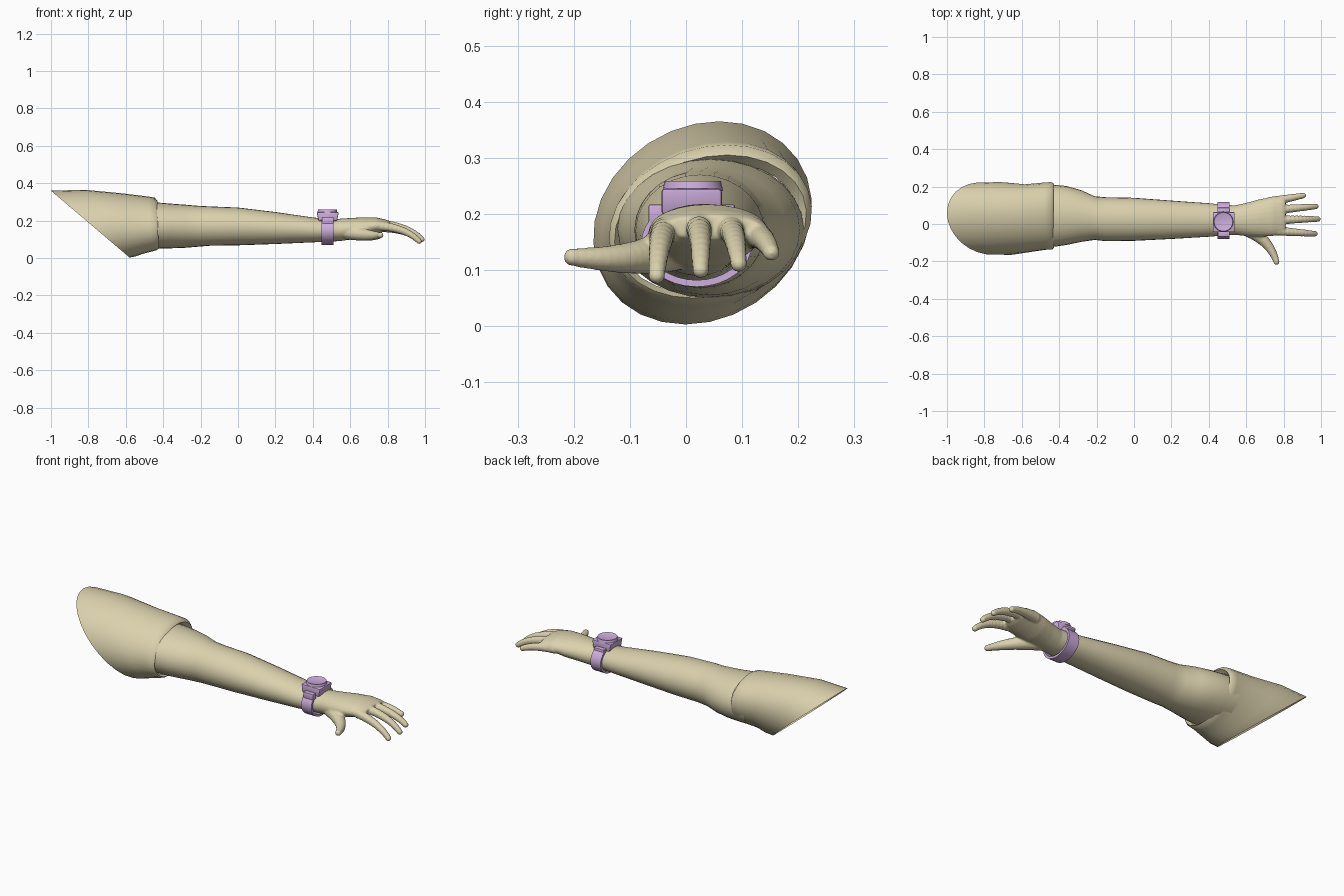
import bpy, bmesh, math
from mathutils import Vector

cube = bpy.data.objects.get("Cube")
if cube:
    bpy.data.objects.remove(cube, do_unlink=True)


def material(name, rgb):
    m = bpy.data.materials.new(name)
    m.use_nodes = True
    m.diffuse_color = (*rgb, 1)
    m.node_tree.nodes["Principled BSDF"].inputs["Base Color"].default_value = (*rgb, 1)
    return m


SAND = material("sand", (0.71, 0.64, 0.42))
LILAC = material("lilac", (0.62, 0.42, 0.73))


def finish(name, bm, mat, angle=40):
    bmesh.ops.recalc_face_normals(bm, faces=bm.faces)
    mesh = bpy.data.meshes.new(name)
    bm.to_mesh(mesh)
    bm.free()
    mesh.materials.append(mat)
    ob = bpy.data.objects.new(name, mesh)
    bpy.context.collection.objects.link(ob)
    bpy.ops.object.select_all(action="DESELECT")
    ob.select_set(True)
    bpy.context.view_layer.objects.active = ob
    bpy.ops.object.shade_smooth_by_angle(angle=math.radians(angle))
    return ob


def loft(bm, rings, sides=24, skew=0.0, capped=False, closed=False):
    """Rings are (x at bottom, x at top, y min, y max, z min, z max)."""
    loops = []
    for xb, xt, y0, y1, z0, z1 in rings:
        loop = []
        for i in range(sides):
            a = math.tau * i / sides
            c, s = math.cos(a), math.sin(a)
            loop.append(bm.verts.new((
                xb + (xt - xb) * (s + 1) / 2,
                (y0 + y1) / 2 + c * (y1 - y0) / 2 + skew * s,
                (z0 + z1) / 2 + s * (z1 - z0) / 2)))
        loops.append(loop)
    pairs = list(zip(loops, loops[1:]))
    if closed:
        pairs.append((loops[-1], loops[0]))
    for a, b in pairs:
        for i in range(sides):
            j = (i + 1) % sides
            bm.faces.new((a[i], a[j], b[j], b[i]))
    if capped:
        bm.faces.new(loops[0])
        bm.faces.new(loops[-1])


def straight(*sections):
    return [(s[0],) + s for s in sections]


def digit(bm, points, radii, steps=12):
    """Overlapping balls along a smooth path through three points."""
    a, b, c = (Vector(p) for p in points)
    ctrl = b * 2 - (a + c) / 2
    for k in range(steps + 1):
        t = k / steps
        p = a * (1 - t) ** 2 + ctrl * 2 * t * (1 - t) + c * t * t
        r = radii[0] + (radii[1] - radii[0]) * t
        ball = bmesh.ops.create_icosphere(bm, subdivisions=2, radius=r)
        bmesh.ops.translate(bm, verts=ball["verts"], vec=p)


# Sleeve: open shell with a slanted shoulder end and a turned-in cuff
bm = bmesh.new()
loft(bm, [
    (-.58, -1, -.162, .22, .003, .36),
    (-.55, -.82, -.163, .222, .008, .365),
    (-.51, -.63, -.148, .21, .022, .347),
    (-.46, -.48, -.135, .22, .035, .329),
    (-.435, -.445, -.135, .222, .042, .323),
    (-.425, -.43, -.125, .212, .05, .305),
    (-.45, -.45, -.112, .195, .06, .29),
], sides=28, skew=.03)
finish("sleeve", bm, SAND, 50)

# Arm with a fuller elbow, narrowing to the wrist
bm = bmesh.new()
loft(bm, straight(
    (-.5, -.12, .21, .05, .3),
    (-.43, -.122, .21, .05, .297),
    (-.36, -.112, .203, .052, .291),
    (-.28, -.095, .18, .055, .285),
    (-.21, -.085, .148, .061, .279),
    (-.15, -.092, .143, .066, .276),
    (0, -.09, .14, .068, .27),
    (.2, -.08, .125, .075, .246),
    (.4, -.068, .111, .084, .217),
    (.5, -.06, .1, .088, .208)), sides=28)
finish("arm", bm, SAND, 60)

# Hand: palm, four fingers and thumb fused into one skin
bm = bmesh.new()
loft(bm, straight(
    (.47, -.062, .104, .087, .21),
    (.54, -.058, .1, .09, .21),
    (.6, -.065, .113, .098, .214),
    (.67, -.068, .132, .108, .218),
    (.74, -.065, .145, .128, .217),
    (.79, -.056, .144, .144, .206),
    (.81, -.045, .135, .155, .198)), capped=True)
FINGERS = [
    ((.75, -.036, .172), (.88, -.046, .146), (.968, -.052, .09)),
    ((.75, .02, .182), (.89, .025, .156), (.983, .026, .1)),
    ((.75, .074, .178), (.88, .086, .157), (.972, .094, .111)),
    ((.73, .12, .164), (.83, .138, .154), (.905, .152, .131)),
]
for path in FINGERS:
    digit(bm, path, (.027, .016))
digit(bm, ((.59, -.02, .14), (.7, -.096, .122), (.762, -.202, .123)), (.043, .017), 16)
hand = finish("hand", bm, SAND)
fuse = hand.modifiers.new("fuse", "REMESH")
fuse.mode = "VOXEL"
fuse.voxel_size = .005
fuse.use_smooth_shade = True
soften = hand.modifiers.new("soften", "SMOOTH")
soften.factor = .5
soften.iterations = 6

# Wrist strap: flat band with thickness
bm = bmesh.new()
outer, inner = (-.08, .118, .07, .225), (-.068, .106, .082, .213)
loft(bm, [(x, x) + size for x, size in
          ((.447, outer), (.51, outer), (.51, inner), (.447, inner))],
     sides=32, closed=True)
finish("watch_strap", bm, LILAC)


def box(name, centre, size, bevel, flare=1.0):
    bm = bmesh.new()
    bmesh.ops.create_cube(bm, size=1)
    for v in bm.verts:
        k = flare if v.co.z < 0 else 1
        v.co = Vector((v.co.x * size[0] * k, v.co.y * size[1], v.co.z * size[2])) + Vector(centre)
    bmesh.ops.bevel(bm, geom=bm.edges[:], offset=bevel, segments=2, affect="EDGES", profile=.5)
    return finish(name, bm, LILAC, 30)


# Watch case, and the lugs joining it to the strap
box("watch_case", (.48, .01, .222), (.118, .108, .046), .006, .85)
for side, y in (("front", -.052), ("back", .072)):
    box(side + "_lug", (.48, y, .2), (.062, .03, .034), .004)


# Round bezel and dial
def disc(name, radius, z, height):
    bm = bmesh.new()
    bmesh.ops.create_cone(bm, cap_ends=True, segments=24, radius1=radius,
                          radius2=radius * .93, depth=height)
    top = [f for f in bm.faces if f.normal.z > .9]
    bmesh.ops.inset_region(bm, faces=top, thickness=radius * .12, depth=-.003)
    bmesh.ops.translate(bm, verts=bm.verts, vec=(.478, .012, z))
    finish(name, bm, LILAC, 30)


disc("watch_bezel", .054, .25, .018)
